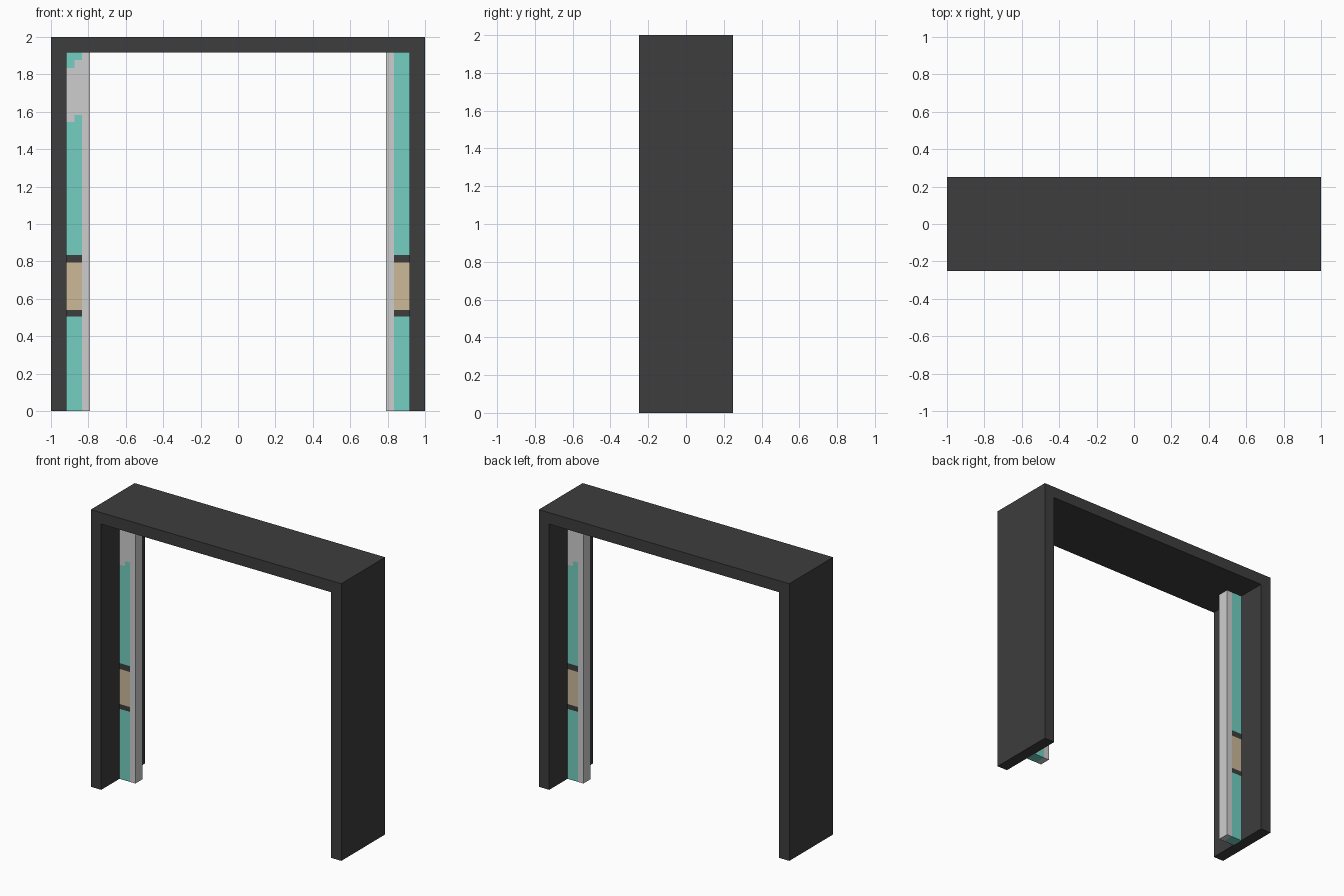
import bpy, bmesh, math
from mathutils import Matrix

if "Cube" in bpy.data.objects:
    bpy.data.objects.remove(bpy.data.objects["Cube"], do_unlink=True)


def material(name, rgb):
    lin = [((c / 255 + 0.055) / 1.055) ** 2.4 for c in rgb] + [1.0]
    m = bpy.data.materials.new(name)
    m.use_nodes = True
    m.diffuse_color = lin
    bsdf = next(n for n in m.node_tree.nodes if n.type == 'BSDF_PRINCIPLED')
    bsdf.inputs["Base Color"].default_value = lin
    return m


CHARCOAL = material("charcoal", (61, 61, 61))
GREY = material("light grey", (206, 206, 206))
TEAL = material("teal", (115, 207, 193))
TAN = material("tan", (204, 186, 153))

T = 0.083           # wall thickness of the frame
INNER = 1 - T       # inner face of each post
EDGE = 0.833        # border between coloured part and grey edge
STRIP_IN = 0.79     # inner side of each strip
STEP = 0.874        # step in the worn patch border


def finish(name, bm, mats):
    bmesh.ops.recalc_face_normals(bm, faces=bm.faces)
    mesh = bpy.data.meshes.new(name)
    bm.to_mesh(mesh)
    bm.free()
    for m in mats:
        mesh.materials.append(m)
    ob = bpy.data.objects.new(name, mesh)
    bpy.context.collection.objects.link(ob)
    return ob


# Door frame: one U-shaped profile extruded through its depth
bm = bmesh.new()
outline = [(-1, 0), (-1, 2), (1, 2), (1, 0),
           (INNER, 0), (INNER, 2 - T), (-INNER, 2 - T), (-INNER, 0)]
face = bm.faces.new([bm.verts.new((x, -0.25, z)) for x, z in outline])
ext = bmesh.ops.extrude_face_region(bm, geom=[face])
bmesh.ops.translate(bm, vec=(0, 0.5, 0),
                    verts=[v for v in ext["geom"] if isinstance(v, bmesh.types.BMVert)])
finish("door_frame", bm, [CHARCOAL])

# Guide strip: a slim box cut along the colour borders
bm = bmesh.new()
size = (INNER - STRIP_IN, T, 2 - T)
mid = (-(INNER + STRIP_IN) / 2, 0, (2 - T) / 2)
bmesh.ops.create_cube(bm, size=1, matrix=Matrix.Translation(mid) @ Matrix.Diagonal((*size, 1)))
cuts = [((0, 0, z), (0, 0, 1)) for z in (0.505, 0.54, 0.793, 0.835, 1.546, 1.583, 1.835, 1.877)]
cuts += [((-x, 0, 0), (1, 0, 0)) for x in (EDGE, STEP)]
for co, no in cuts:
    bmesh.ops.bisect_plane(bm, geom=bm.verts[:] + bm.edges[:] + bm.faces[:],
                           plane_co=co, plane_no=no)


def strip_colour(f):
    """0 grey, 1 teal, 2 charcoal, 3 tan"""
    c = f.calc_center_median()
    if c.x > -EDGE:
        return 0
    if 0.54 < c.z < 0.793:
        return 3
    if 0.505 < c.z < 0.835:
        return 2
    # bare stepped patch on one face only
    low, high = (1.546, 1.835) if c.x < -STEP else (1.583, 1.877)
    if f.normal.y < -0.5 and low < c.z < high:
        return 0
    return 1


bm.normal_update()
for f in bm.faces:
    f.material_index = strip_colour(f)
right_strip = finish("right_guide_strip", bm, [GREY, TEAL, CHARCOAL, TAN])

# Opposite strip: the same part turned half round
left_strip = bpy.data.objects.new("left_guide_strip", right_strip.data)
left_strip.rotation_euler.z = math.pi
bpy.context.collection.objects.link(left_strip)
